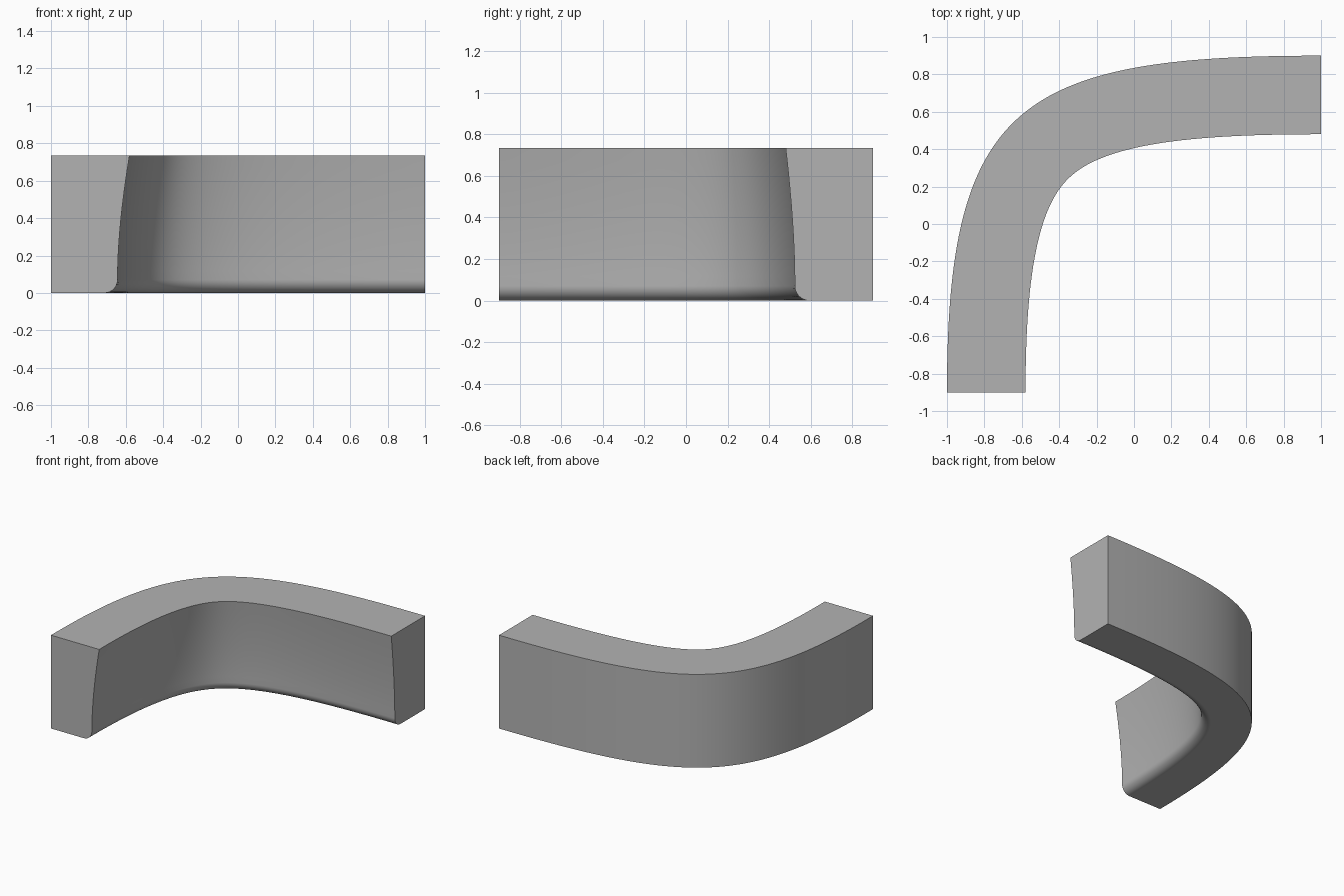
import bpy, bmesh, math
from mathutils import Vector
from mathutils.geometry import interpolate_bezier

cube = bpy.data.objects.get("Cube")
if cube:
    bpy.data.objects.remove(cube, do_unlink=True)

HEIGHT = 0.735
TOP_WIDTH = 0.42
STEPS = 64

# Plain grey material
grey = bpy.data.materials.new("plain grey")
grey.use_nodes = True
colour = (0.45, 0.45, 0.45, 1)
grey.diffuse_color = colour
grey.node_tree.nodes["Principled BSDF"].inputs["Base Color"].default_value = colour


def section(width, radius):
    """Cross-section as (offset from outer wall, height): flared wall, rounded foot."""
    points = [(0, 0), (0, HEIGHT)]
    for i in range(13):
        s = i / 12
        d = TOP_WIDTH * (1 - s) ** 2 + width * (1 - (1 - s) ** 2)
        z = HEIGHT * (1 - s) ** 2 + 0.7 * s * (1 - s) + radius * s ** 2
        points.append((d, z))
    for i in range(1, 9):
        a = math.pi / 2 * i / 8
        points.append((width - radius + radius * math.cos(a), radius - radius * math.sin(a)))
    return points


# Outer wall path in plan
path = interpolate_bezier(Vector((-1, -0.9)), Vector((-1, 0.64)),
                          Vector((-0.62, 0.9)), Vector((1, 0.9)), STEPS + 1)
path = [Vector((p[0], p[1])) for p in path]

# Sweep the cross-section along the path
bm = bmesh.new()
rings = []
for i, p in enumerate(path):
    t = i / STEPS
    tangent = (path[min(i + 1, STEPS)] - path[max(i - 1, 0)]).normalized()
    if i == 0:
        tangent = Vector((0, 1))
    elif i == STEPS:
        tangent = Vector((1, 0))
    inward = Vector((tangent.y, -tangent.x))
    ring = section(0.356 + 0.02 * t, 0.07)
    rings.append([bm.verts.new((*(p + inward * d), z)) for d, z in ring])
for a, b in zip(rings, rings[1:]):
    for j in range(len(a)):
        k = (j + 1) % len(a)
        bm.faces.new((a[j], a[k], b[k], b[j]))
bm.faces.new(rings[0])
bm.faces.new(rings[-1])
bmesh.ops.recalc_face_normals(bm, faces=bm.faces)

mesh = bpy.data.meshes.new("curved_wall")
bm.to_mesh(mesh)
bm.free()
mesh.materials.append(grey)
wall = bpy.data.objects.new("curved_wall", mesh)
bpy.context.collection.objects.link(wall)

# Smooth sides with crisp edges
bpy.ops.object.select_all(action='DESELECT')
wall.select_set(True)
bpy.context.view_layer.objects.active = wall
bpy.ops.object.shade_smooth_by_angle(angle=math.radians(35))
weighted = wall.modifiers.new("weighted normals", 'WEIGHTED_NORMAL')
weighted.keep_sharp = True
